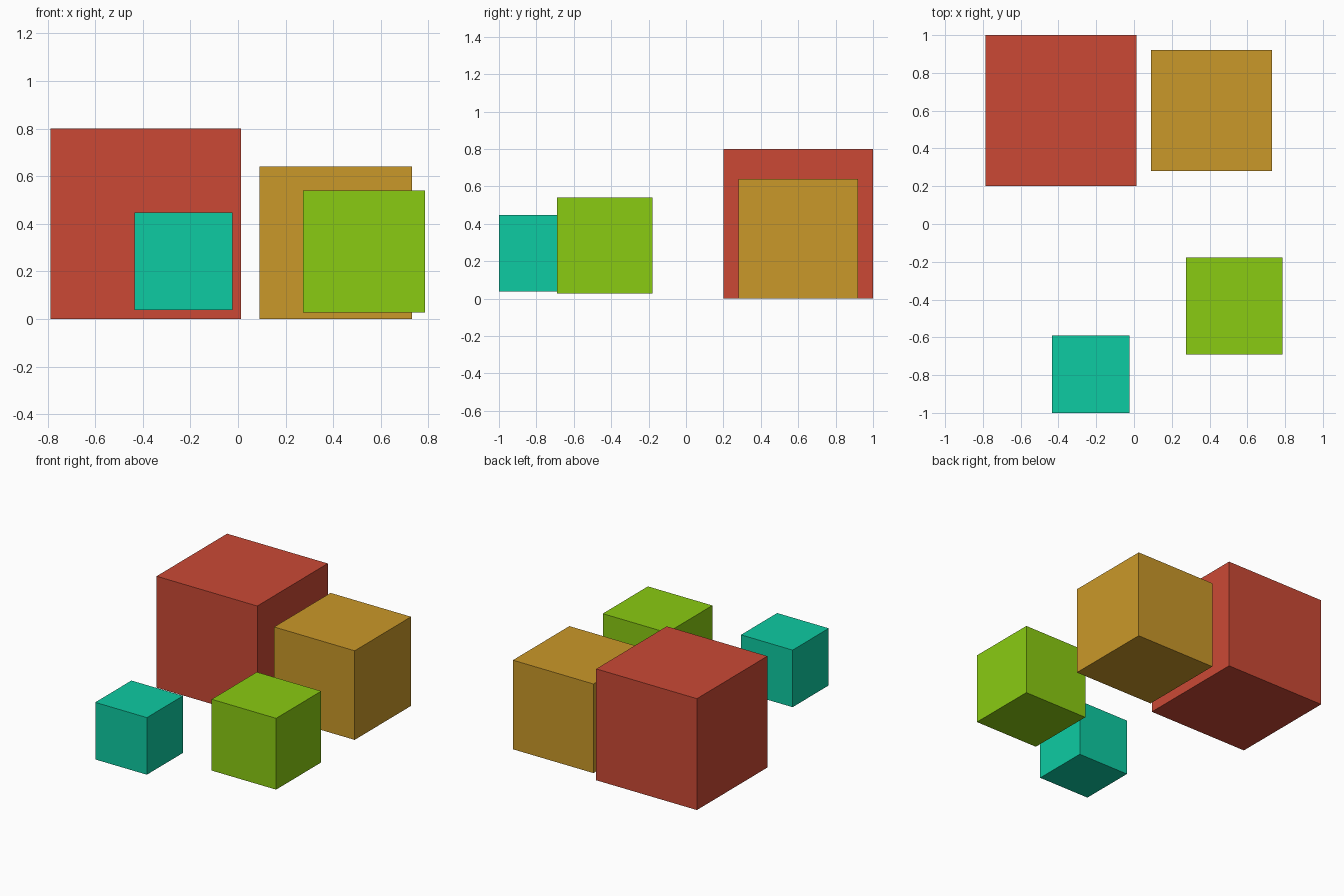
import bpy

if "Cube" in bpy.data.objects:
    bpy.data.objects.remove(bpy.data.objects["Cube"])


def linear(c):
    c /= 255
    return c / 12.92 if c <= 0.04045 else ((c + 0.055) / 1.055) ** 2.4


def block(name, size, centre, rgb):
    bpy.ops.mesh.primitive_cube_add(size=size, location=centre)
    obj = bpy.context.object
    obj.name = name
    mat = bpy.data.materials.new(name + "_paint")
    mat.diffuse_color = (*map(linear, rgb), 1)
    mat.use_nodes = True
    mat.node_tree.nodes["Principled BSDF"].inputs["Base Color"].default_value = mat.diffuse_color
    obj.data.materials.append(mat)


# Two large blocks resting on the ground at the back
block("red_block", 0.8, (-0.387, 0.6, 0.4), (203, 73, 53))
block("gold_block", 0.64, (0.411, 0.6, 0.32), (202, 152, 41))

# Two small blocks floating slightly above the ground at the front
block("green_block", 0.512, (0.53, -0.434, 0.284), (138, 203, 18))
block("teal_block", 0.41, (-0.229, -0.795, 0.242), (13, 203, 162))
